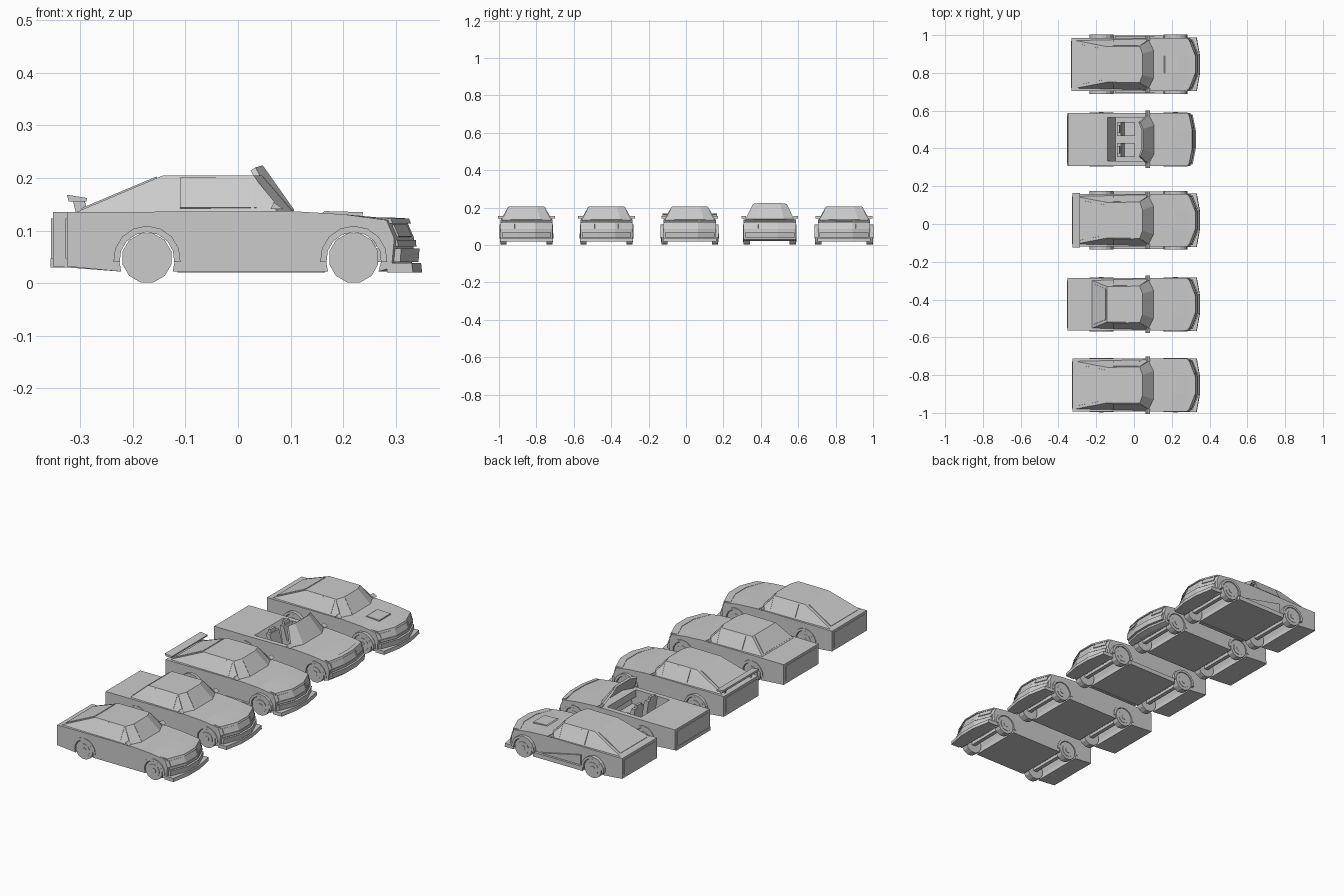
import bpy, math
from mathutils import Vector

cube = bpy.data.objects.get("Cube")
if cube:
    bpy.data.objects.remove(cube, do_unlink=True)

grey = bpy.data.materials.new("plain_grey")
grey.use_nodes = True
grey.diffuse_color = (0.6, 0.6, 0.6, 1)
grey.node_tree.nodes["Principled BSDF"].inputs["Base Color"].default_value = (0.6, 0.6, 0.6, 1)

BELT, ROOF, FLOOR, HALF = 0.135, 0.205, 0.022, 0.14
AXLES = (-0.173, 0.22)
origin = Vector()


def add(name, verts, faces):
    mesh = bpy.data.meshes.new(name)
    mesh.from_pydata([Vector(v) + origin for v in verts], [], faces)
    mesh.materials.append(grey)
    # make the normals point outward
    import bmesh
    bm = bmesh.new()
    bm.from_mesh(mesh)
    bmesh.ops.recalc_face_normals(bm, faces=bm.faces)
    bm.to_mesh(mesh)
    bm.free()
    ob = bpy.data.objects.new(name, mesh)
    bpy.context.collection.objects.link(ob)
    return ob


def loft(name, rings):
    """Skin a row of equal rings and close both ends."""
    n = len(rings[0])
    verts = [p for ring in rings for p in ring]
    faces = [(k * n + i, k * n + (i + 1) % n, (k + 1) * n + (i + 1) % n, (k + 1) * n + i)
             for k in range(len(rings) - 1) for i in range(n)]
    faces += [tuple(range(n)), tuple(range(len(verts) - n, len(verts)))]
    return add(name, verts, faces)


def hull(name, profile, ys, sweep=0.0):
    """Stretch a side profile across y, sweeping the nose back at the corners."""
    def bend(x, y):
        return x - max(0, abs(y) - 0.045) * sweep if x > 0.285 else x
    return loft(name, [[(bend(x, y), y, z) for x, z in profile] for y in ys])


def box(name, x0, x1, y0, y1, z0, z1):
    return hull(name, [(x0, z0), (x1, z0), (x1, z1), (x0, z1)], (y0, y1))


def plate(name, corners, inset=0.0, depth=0.003):
    """Thin panel lying on a face, pushed away from the car's middle."""
    pts = [Vector(c) for c in corners]
    mid = sum(pts, Vector()) / len(pts)
    normal = (pts[1] - pts[0]).cross(pts[2] - pts[0]).normalized()
    if normal.dot(mid - Vector((0, 0, 0.08))) < 0:
        normal.negate()
    pts = [p.lerp(mid, inset) for p in pts]
    return loft(name, [[p - normal * 0.002 for p in pts], [p + normal * depth for p in pts]])


def arc(cx, cz, r, low, steps=8):
    """Arch over a wheel from front to back, ending at height low."""
    a = math.asin((low - cz) / r)
    return [(cx + r * math.cos(t), cz + r * math.sin(t))
            for t in (a + (math.pi - 2 * a) * i / steps for i in range(steps + 1))]


def disc(name, x, z, r, y0, y1, sides=12):
    ring = [(x + r * math.cos(t), z + r * math.sin(t))
            for t in (math.tau * (i + 0.5) / sides for i in range(sides))]
    return hull(name, ring, (y0, y1))


def body_profile(tail, nose, top):
    lower = [p for x in reversed(AXLES) for p in arc(x, 0.045, 0.054, FLOOR)]
    front = [(nose - 0.015, 0.12), (nose, 0.085), (nose - 0.005, 0.03), (nose - 0.03, FLOOR)]
    return top + front + lower + [(tail, 0.032), (tail, BELT)]


def wheels(wide):
    for x in AXLES:
        for s in (-1, 1):
            edge = s * (HALF + wide)
            disc("tire", x, 0.048, 0.048, edge - s * 0.034, edge)
            disc("wheel_rim", x, 0.048, 0.032, edge, edge + s * 0.002)
            disc("hub_cap", x, 0.048, 0.013, edge, edge + s * 0.004)
            outer, inner = arc(x, 0.045, 0.064, 0.04), arc(x, 0.045, 0.052, 0.04)
            hull("fender_flare", outer + inner[::-1], (s * (HALF - 0.004), edge + s * 0.003))
        box("axle", x - 0.01, x + 0.01, -HALF + 0.02, HALF - 0.02, 0.04, 0.056)


def cabin(rear_base):
    def ring(xr, wr, xs, ws, xf, wf, z):
        return [(xr, -wr, z), (xs, -ws, z), (xf, -wf, z), (xf, wf, z), (xs, ws, z), (xr, wr, z)]
    base = ring(rear_base, 0.126, 0.075, 0.136, 0.105, 0.075, BELT)
    top = ring(-0.142, 0.094, 0.03, 0.096, 0.045, 0.055, ROOF)
    loft("cabin", [base, top])
    plate("rear_window", [base[0], base[5], top[5], top[0]], 0.14)
    plate("windshield", [base[2], base[3], top[3], top[2]], 0.05, 0.001)

    def on_side(x, z, s):
        t = (z - BELT) / (ROOF - BELT)
        return (x, s * (0.134 + (0.0955 - 0.134) * t), z)
    for s in (-1, 1):
        plate("door_window", [on_side(x, z, s) for x, z in
              ((-0.11, 0.143), (0.025, 0.143), (0.025, 0.2), (-0.11, 0.2))], 0, 0.002)
        plate("quarter_window", [on_side(x, z, s) for x, z in
              ((0.03, 0.143), (0.078, 0.143), (0.033, 0.198))], 0, 0.002)


def front_end(nose, sweep, lip):
    ys = (-0.132, -0.045, 0.045, 0.132)
    hull("front_bumper", [(0.288, 0.04), (nose + 0.008, 0.04), (nose + 0.01, 0.066), (0.288, 0.066)],
         ys, sweep)
    hull("grille_bar", [(0.288, 0.07), (nose + 0.004, 0.07), (nose + 0.003, 0.082), (0.288, 0.082)],
         ys, sweep)
    hull("hood_lip", [(0.288, 0.116), (nose - 0.006, 0.113), (nose - 0.01, 0.123), (0.288, 0.125)],
         ys, sweep)
    for s in (-1, 1):
        corners = []
        for y, z in ((0.06, 0.087), (0.125, 0.087), (0.125, 0.111), (0.06, 0.111)):
            x = nose - (z - 0.085) * 0.43 - (y - 0.045) * sweep
            corners.append((x, s * y, z))
        plate("headlight", corners, 0.05, 0.004)
    if lip:
        hull("front_splitter", [(0.283, 0.02), (nose + 0.015, 0.02), (nose + 0.013, 0.038), (0.283, 0.038)],
             (-0.142, -0.045, 0.045, 0.142), sweep * 0.45)


def mirrors():
    for s in (-1, 1):
        hull("side_mirror", [(0.062, 0.141), (0.086, 0.141), (0.068, 0.154)], (s * 0.126, s * 0.152))


def car(y, tail, nose=0.335, sweep=0.4, rear_base=None, wide=0.0, lip=True):
    origin.y = y
    hood = [(0.1, 0.137), (0.2, 0.131)]
    ys = (-HALF, -0.045, 0.045, HALF)
    if rear_base is None:
        # open body: full sides with a lowered cockpit between them
        pit = [(-0.14, BELT), (-0.098, 0.06), (0.07, 0.06), (0.09, 0.136)]
        for s in (-1, 1):
            hull("body_side", body_profile(tail, nose, pit[:1] + hood), (s * 0.115, s * HALF), sweep)
        hull("body_middle", body_profile(tail, nose, pit + hood), (-0.115, -0.045, 0.045, 0.115), sweep)
    else:
        hull("body", body_profile(tail, nose, hood), ys, sweep)
        cabin(rear_base)
    plate("tail_panel", [(tail, -0.13, 0.045), (tail, 0.13, 0.045), (tail, 0.13, 0.125),
                         (tail, -0.13, 0.125)], 0.04)
    front_end(nose, sweep, lip)
    wheels(wide)
    mirrors()
    if wide:
        for s in (-1, 1):
            box("side_skirt", -0.115, 0.165, s * (HALF - 0.004), s * (HALF + wide), 0.02, 0.042)


# Plain fastback
car(-0.853, -0.325, rear_base=-0.308)

# Notchback with a flat trunk
car(-0.425, -0.352, rear_base=-0.222)

# Wide fastback with a rear wing
car(0.02, -0.325, rear_base=-0.308, wide=0.012)
hull("rear_wing", [(-0.322, 0.155), (-0.288, 0.155), (-0.287, 0.162), (-0.325, 0.168)], (-0.145, 0.145))
for s in (-1, 1):
    hull("wing_post", [(-0.308, 0.132), (-0.284, 0.132), (-0.292, 0.158), (-0.314, 0.158)],
         (s * 0.1, s * 0.108))

# Open car with a tall windshield and two seats
car(0.448, -0.35, nose=0.318, sweep=0.2, lip=False)
box("rear_bumper", -0.356, -0.325, -0.138, 0.138, 0.03, 0.047)


def screen(dx, dz):
    return [(x + dx, y, z + dz) for x, y, z in
            ((0.075, -0.13, 0.135), (0.104, -0.075, 0.135), (0.104, 0.075, 0.135), (0.075, 0.13, 0.135),
             (0.03, 0.09, 0.216), (0.044, 0.055, 0.22), (0.044, -0.055, 0.22), (0.03, -0.09, 0.216))]


back, front = screen(-0.006, -0.002), screen(0.003, 0.004)
pane_faces = [(0, 1, 6, 7), (1, 2, 5, 6), (2, 3, 4, 5)]
rim = [(i, (i + 1) % 8, (i + 1) % 8 + 8, i + 8) for i in range(8)]
add("windshield", back + front, pane_faces + [tuple(i + 8 for i in f) for f in pane_faces] + rim)
box("dashboard", 0.05, 0.09, -0.115, 0.115, 0.1, 0.136)
for s in (-1, 1):
    hull("seat", [(-0.075, 0.06), (0.005, 0.06), (0.005, 0.085), (-0.05, 0.08),
                  (-0.07, 0.15), (-0.09, 0.15)], (s * 0.018, s * 0.092))
    hull("headrest", [(-0.09, 0.15), (-0.074, 0.15), (-0.078, 0.165), (-0.09, 0.165)],
         (s * 0.035, s * 0.075))

# Wide fastback with a hood scoop
car(0.845, -0.33, rear_base=-0.308, wide=0.014)
hull("hood_scoop", [(0.155, 0.13), (0.235, 0.122), (0.238, 0.135), (0.165, 0.137)], (-0.045, 0.045))
for s in (-1, 1):
    plate("side_scoop", [(0.13, s * HALF, 0.045), (-0.1, s * HALF, 0.045), (-0.1, s * HALF, 0.095)], 0, 0.008)
